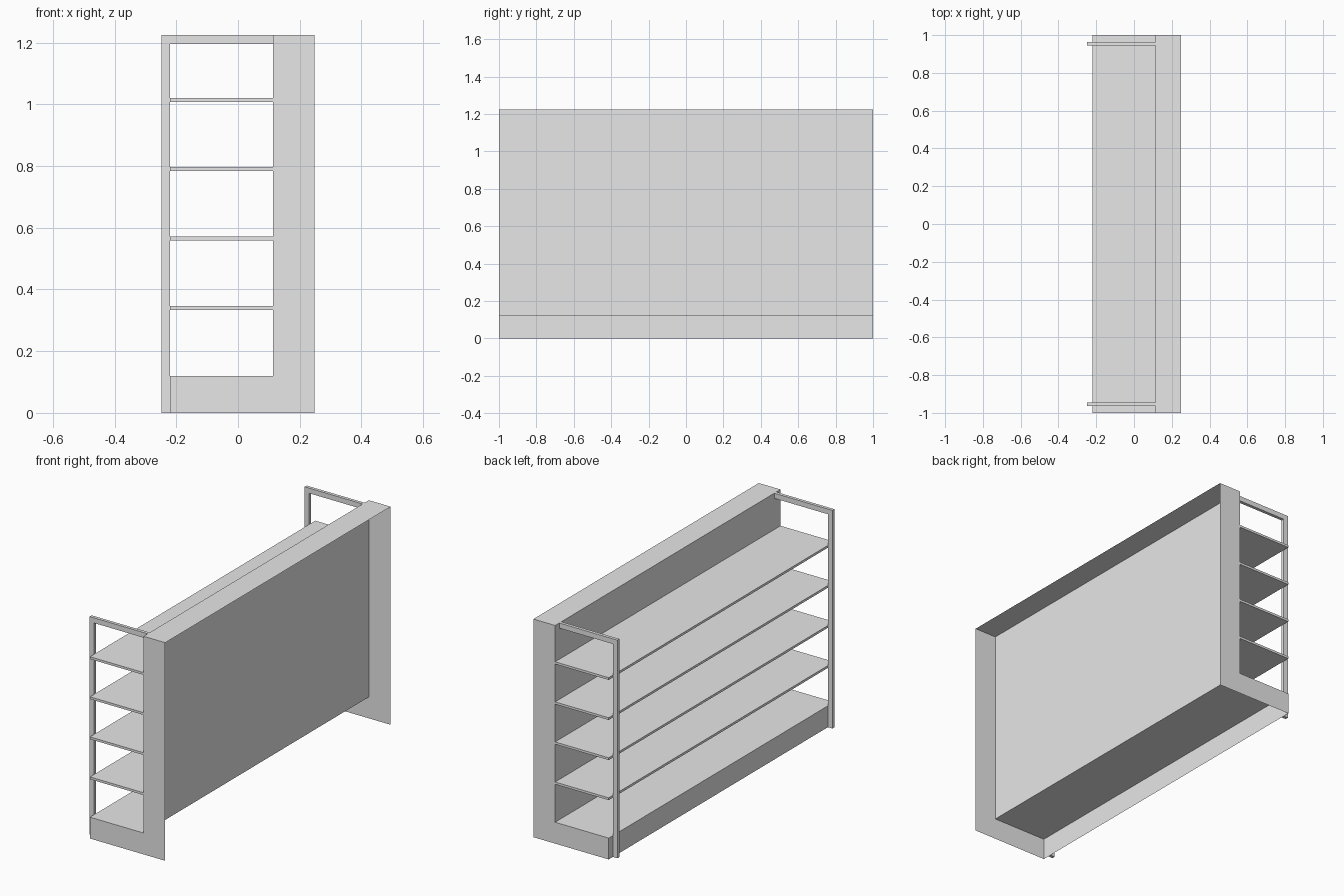
import bpy
import bmesh

old = bpy.data.objects.get("Cube")
if old:
    bpy.data.objects.remove(old, do_unlink=True)

grey = bpy.data.materials.new("light grey")
grey.use_nodes = True
grey.diffuse_color = (0.8, 0.8, 0.8, 1)
grey.node_tree.nodes["Principled BSDF"].inputs["Base Color"].default_value = (0.8, 0.8, 0.8, 1)

FRONT, BACK = -0.22, 0.248     # shelf edge and open rear edge
PANEL = 0.113                  # upright panel
DECK, TOP = 0.12, 1.225        # base deck and overall height
POST = -0.248                  # outer face of the posts


def finish(name, bm):
    mesh = bpy.data.meshes.new(name)
    bm.to_mesh(mesh)
    bm.free()
    mesh.materials.append(grey)
    obj = bpy.data.objects.new(name, mesh)
    bpy.context.collection.objects.link(obj)
    return obj


def extrude(name, profile, y0, y1, open_sides=()):
    """Sweep an x-z profile along y; sides listed in open_sides are left out."""
    bm = bmesh.new()
    near = [bm.verts.new((x, y0, z)) for x, z in profile]
    far = [bm.verts.new((x, y1, z)) for x, z in profile]
    bm.faces.new(near)
    bm.faces.new(far[::-1])
    count = len(profile)
    for i in range(count):
        j = (i + 1) % count
        if i not in open_sides:
            bm.faces.new((near[j], near[i], far[i], far[j]))
    return finish(name, bm)


# Hollow sheet body, open at the rear and underneath
body = [(FRONT, 0), (BACK, 0), (BACK, TOP), (PANEL, TOP), (PANEL, DECK), (FRONT, DECK)]
extrude("body_shell", body, -1, 1, open_sides=(0, 1))

# Four evenly spaced shelves
for i in range(4):
    z = 0.333 + 0.225 * i
    extrude(f"shelf_{i + 1}",
            [(FRONT, z), (PANEL, z), (PANEL, z + 0.013), (FRONT, z + 0.013)], -1, 1)

# Angled support frames: a post to the floor and an arm back to the panel
arm = TOP - 0.029
frame = [(POST, 0), (FRONT, 0), (FRONT, arm), (PANEL, arm), (PANEL, TOP), (POST, TOP)]
for name, y in (("front_support_frame", -0.954), ("rear_support_frame", 0.954)):
    extrude(name, frame, y - 0.009, y + 0.009)
